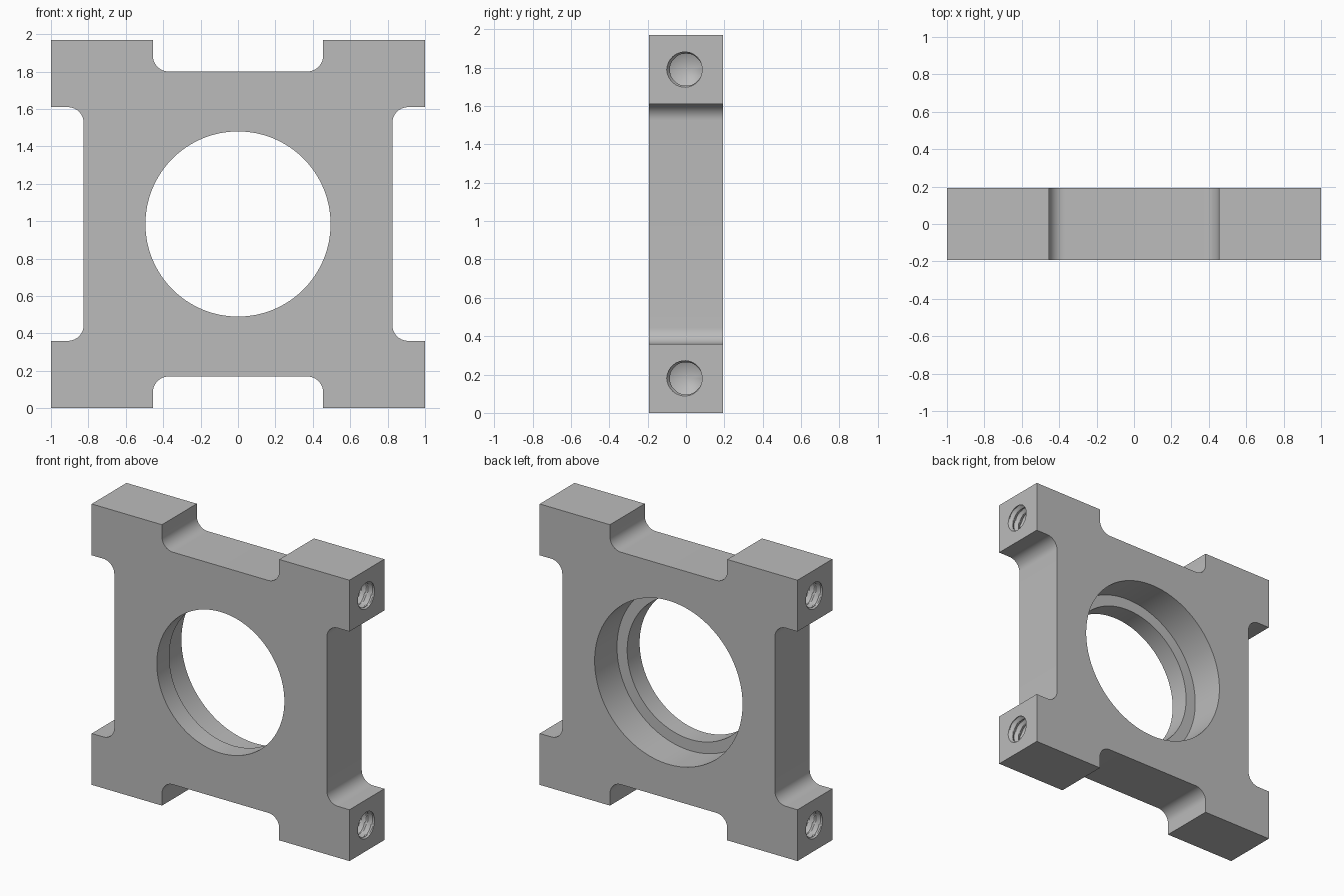
import bpy, bmesh
from math import pi, sin, cos, radians
from mathutils import Matrix, Vector

cube = bpy.data.objects.get("Cube")
if cube:
    bpy.data.objects.remove(cube, do_unlink=True)

MID = 0.985           # half height of the plate
HALF = 0.193          # half thickness
FILLET = 0.085
BORE, COUNTERBORE, LIP_Y = 0.495, 0.574, -0.055

metal = bpy.data.materials.new("plain grey metal")
metal.use_nodes = True
metal.diffuse_color = (0.5, 0.5, 0.5, 1)
metal.node_tree.nodes["Principled BSDF"].inputs["Base Color"].default_value = (0.5, 0.5, 0.5, 1)


def to_object(name, bm):
    bmesh.ops.recalc_face_normals(bm, faces=bm.faces[:])
    mesh = bpy.data.meshes.new(name)
    bm.to_mesh(mesh)
    bm.free()
    mesh.materials.append(metal)
    obj = bpy.data.objects.new(name, mesh)
    bpy.context.collection.objects.link(obj)
    return obj


def arc(cx, cz, start, end, steps=10):
    angles = [radians(start + (end - start) * i / steps) for i in range(steps + 1)]
    return [(cx + FILLET * cos(a), cz + FILLET * sin(a)) for a in angles]


def make_plate():
    # One corner of the outline, mirrored into all four quadrants
    corner = arc(0.825 + FILLET, 0.625 - FILLET, 180, 90)
    corner += [(1, 0.625), (1, MID), (0.455, MID)]
    corner += arc(0.455 - FILLET, 0.815 + FILLET, 0, -90)
    top = corner + [(-x, z) for x, z in reversed(corner)]
    outline = top + [(-x, -z) for x, z in top]
    bm = bmesh.new()
    face = bm.faces.new([bm.verts.new((x, -HALF, z + MID)) for x, z in outline])
    back = bmesh.ops.extrude_face_region(bm, geom=[face])["geom"]
    moved = [v for v in back if isinstance(v, bmesh.types.BMVert)]
    bmesh.ops.translate(bm, verts=moved, vec=(0, 2 * HALF, 0))
    return to_object("bearing_plate", bm)


def bore_cutter(name, radius, y0, y1):
    bm = bmesh.new()
    place = Matrix.Translation((0, (y0 + y1) / 2, MID)) @ Matrix.Rotation(pi / 2, 4, "X")
    bmesh.ops.create_cone(bm, cap_ends=True, segments=128, radius1=radius,
                          radius2=radius, depth=y1 - y0, matrix=place)
    return to_object(name, bm)


def thread_cutter(name, side, z):
    # Helical thread running inward, closed by a conical drill point
    sides, per_turn, turns, pitch = 32, 8, 8, 0.05
    bm = bmesh.new()
    rings = []
    for j in range(-per_turn // 2, turns * per_turn + 1):
        ring = []
        for i in range(sides):
            phase = (j / per_turn + i / sides) % 1
            r = 0.083 + 0.018 * (1 - abs(2 * phase - 1))
            a = 2 * pi * i / sides
            ring.append(bm.verts.new((1 - pitch * j / per_turn, r * cos(a), r * sin(a))))
        rings.append(ring)
    for a, b in zip(rings, rings[1:]):
        for i in range(sides):
            k = (i + 1) % sides
            bm.faces.new((a[i], a[k], b[k], b[i]))
    bm.faces.new(rings[0])
    tip = bm.verts.new((1 - pitch * turns - 0.05, 0, 0))
    for i in range(sides):
        bm.faces.new((rings[-1][i], rings[-1][(i + 1) % sides], tip))
    bmesh.ops.triangulate(bm, faces=bm.faces[:])
    turn = Matrix.Rotation(0 if side > 0 else pi, 4, "Z")
    bmesh.ops.transform(bm, matrix=Matrix.Translation(Vector((0, 0, z))) @ turn, verts=bm.verts[:])
    return to_object(name, bm)


plate = make_plate()

# Stepped centre bore and four threaded end holes
cutters = [bore_cutter("through_bore_cutter", BORE, -0.4, 0.4),
           bore_cutter("counterbore_cutter", COUNTERBORE, LIP_Y, 0.4)]
for side in (1, -1):
    for z in (0.18, 2 * MID - 0.18):
        cutters.append(thread_cutter("threaded_hole_cutter", side, z))

bpy.ops.object.select_all(action="DESELECT")
plate.select_set(True)
bpy.context.view_layer.objects.active = plate
for cutter in cutters:
    mod = plate.modifiers.new(cutter.name, "BOOLEAN")
    mod.operation = "DIFFERENCE"
    mod.solver = "EXACT"
    mod.object = cutter
    bpy.ops.object.modifier_apply(modifier=mod.name)
    bpy.data.objects.remove(cutter, do_unlink=True)

bpy.ops.object.shade_smooth_by_angle(angle=radians(25))
